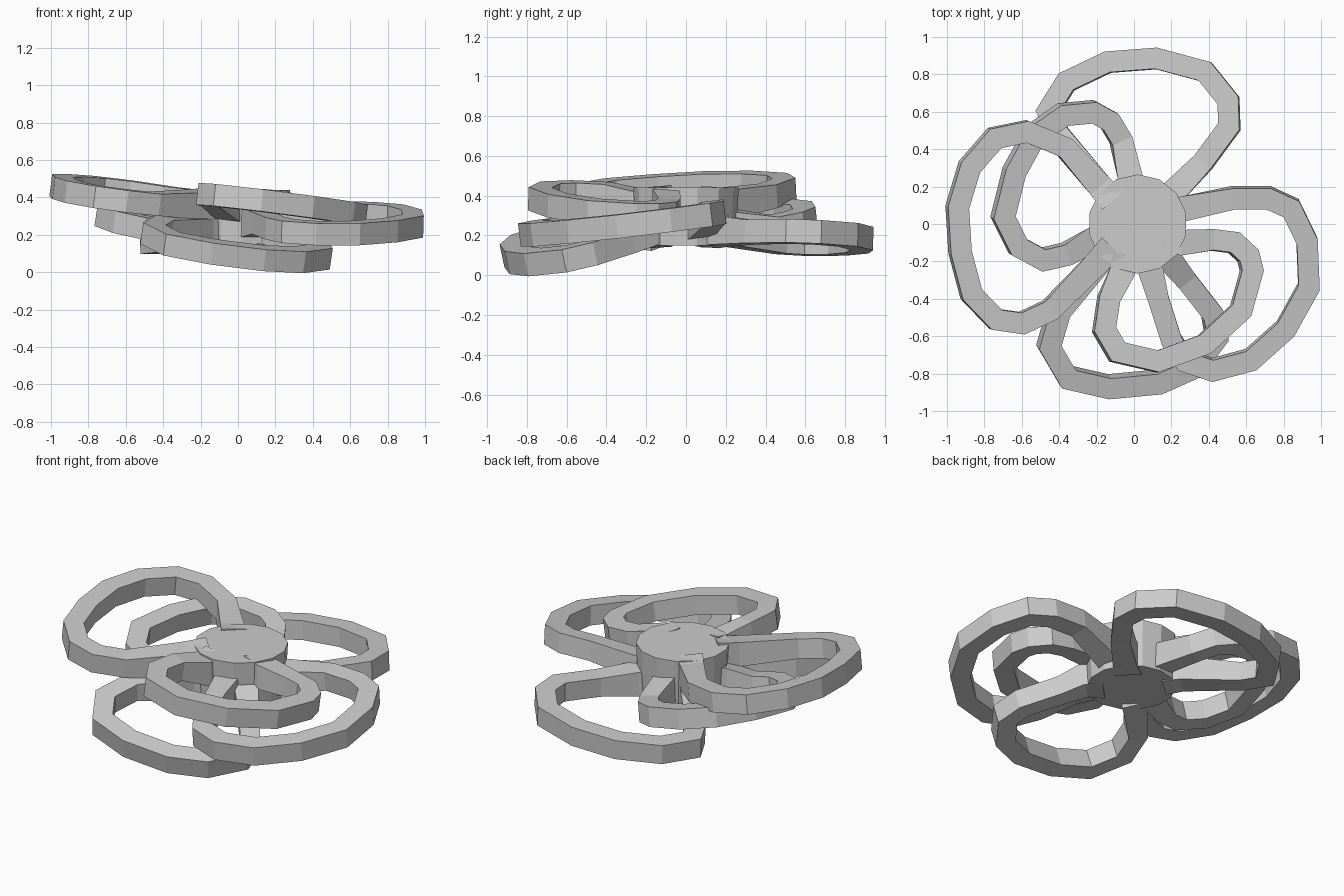
import bpy, bmesh
from mathutils import Vector

if "Cube" in bpy.data.objects:
    bpy.data.objects.remove(bpy.data.objects["Cube"])


def make_object(name, bm):
    bmesh.ops.recalc_face_normals(bm, faces=bm.faces)
    mesh = bpy.data.meshes.new(name)
    bm.to_mesh(mesh)
    bm.free()
    obj = bpy.data.objects.new(name, mesh)
    bpy.context.collection.objects.link(obj)


def petal_loop(name, path, plane, root_z, width=0.112, height=0.118):
    """Sweep a rectangular bar along a tilted loop that flares into the hub."""
    c, sx, sy = plane
    up = Vector((-sx, -sy, 1)).normalized()
    pts = [Vector((x, y, c + sx * x + sy * y)) for x, y in path]
    sizes = [(width, height)] * len(pts)
    for i in (0, -1):
        pts[i].z = root_z
        sizes[i] = (0.135, 0.15)
    # buried ends inside the hub
    ends = []
    for p in (pts[0], pts[-1]):
        d = Vector((p.x, p.y, 0)).normalized() * 0.17
        ends.append(Vector((d.x, d.y, root_z)))
    pts = [ends[0]] + pts + [ends[1]]
    sizes = [(0.15, 0.17)] + sizes + [(0.15, 0.17)]
    bm = bmesh.new()
    rings = []
    n = len(pts)
    for i, (p, (w, h)) in enumerate(zip(pts, sizes)):
        a = (p - pts[i - 1]).normalized() if i > 0 else None
        b = (pts[i + 1] - p).normalized() if i < n - 1 else None
        t = ((a or b) + (b or a)).normalized()
        miter = max(0.85, t.dot(a or b))
        side = t.cross(up).normalized() * (w / 2 / miter)
        u = (up if 1 < i < n - 2 else Vector((0, 0, 1))) * h / 2
        rings.append([bm.verts.new(p + s * side + v * u)
                      for s, v in ((-1, -1), (1, -1), (1, 1), (-1, 1))])
    for r, q in zip(rings, rings[1:]):
        for k in range(4):
            bm.faces.new((r[k], r[(k + 1) % 4], q[(k + 1) % 4], q[k]))
    bm.faces.new(rings[0])
    bm.faces.new(rings[-1])
    make_object(name, bm)


# central hub
bm = bmesh.new()
bmesh.ops.create_cone(bm, cap_ends=True, segments=14, radius1=0.25,
                      radius2=0.265, depth=0.29)
bmesh.ops.translate(bm, verts=bm.verts, vec=(0.02, 0, 0.295))
make_object("hub", bm)

# upper loops
petal_loop("left_upper_loop",
           [(-.18, .2), (-.37, .41), (-.575, .495), (-.745, .46), (-.88, .305),
            (-.945, .09), (-.93, -.15), (-.87, -.375), (-.74, -.51),
            (-.6, -.53), (-.45, -.46), (-.2, -.21)],
           (.33, -.13, .05), .36)
petal_loop("front_upper_loop",
           [(.26, -.1), (.42, -.085), (.535, -.1), (.61, -.17), (.63, -.25),
            (.57, -.465), (.375, -.645), (.125, -.735), (-.09, -.685),
            (-.16, -.565), (-.135, -.4), (-.06, -.25)],
           (.376, -.12, -.03), .355)

# middle loops
petal_loop("right_loop",
           [(.26, .08), (.53, .14), (.72, .14), (.84, .085), (.925, -.09),
            (.935, -.335), (.81, -.56), (.625, -.725), (.42, -.78),
            (.27, -.73), (.2, -.62), (.13, -.4), (.09, -.25)],
           (.315, -.03, .12), .265)
petal_loop("left_small_loop",
           [(-.02, .25), (-.07, .45), (-.13, .55), (-.22, .6), (-.38, .585),
            (-.53, .48), (-.64, .28), (-.7, .04), (-.62, -.12), (-.49, -.19),
            (-.36, -.16), (-.23, -.09)],
           (.18, -.16, .11), .25)

# lower loops
petal_loop("front_lower_loop",
           [(-.18, -.2), (-.4, -.46), (-.455, -.65), (-.355, -.82),
            (-.135, -.87), (.13, -.845), (.32, -.76), (.44, -.6),
            (.42, -.48), (.28, -.3), (.19, -.19)],
           (.272, -.145, .21), .225)
petal_loop("back_lower_loop",
           [(.21, .17), (.37, .33), (.51, .52), (.505, .66), (.38, .815),
            (.12, .885), (-.14, .865), (-.36, .76), (-.46, .6), (-.4, .48),
            (-.18, .2)],
           (.205, .06, -.03), .225)
